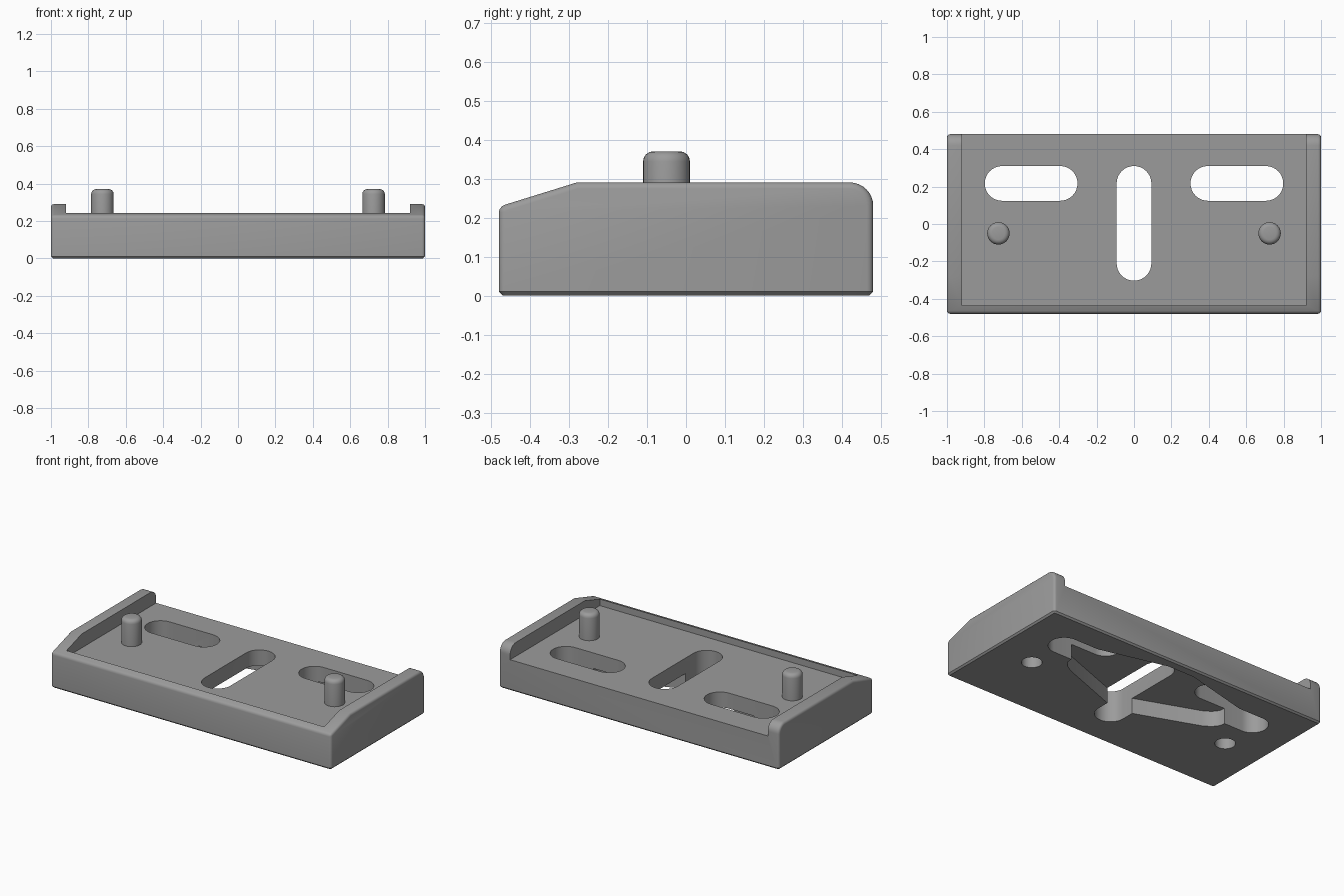
import bpy, bmesh, math

if "Cube" in bpy.data.objects:
    bpy.data.objects.remove(bpy.data.objects["Cube"])

grey = bpy.data.materials.new("grey")
grey.diffuse_color = (0.33, 0.33, 0.33, 1)
grey.use_nodes = True
grey.node_tree.nodes["Principled BSDF"].inputs["Base Color"].default_value = grey.diffuse_color


def new_object(name, bm):
    bmesh.ops.recalc_face_normals(bm, faces=bm.faces)
    mesh = bpy.data.meshes.new(name)
    bm.to_mesh(mesh)
    bm.free()
    mesh.materials.append(grey)
    ob = bpy.data.objects.new(name, mesh)
    bpy.context.collection.objects.link(ob)
    return ob


def prism(points, offset):
    """Extrude a closed outline of 3D points along an offset."""
    bm = bmesh.new()
    face = bm.faces.new([bm.verts.new(p) for p in points])
    ext = bmesh.ops.extrude_face_region(bm, geom=[face])
    bmesh.ops.translate(bm, vec=offset, verts=[v for v in ext["geom"] if isinstance(v, bmesh.types.BMVert)])
    bmesh.ops.recalc_face_normals(bm, faces=bm.faces)
    return bm


def arc(cx, cy, r, a0, a1, n):
    return [(cx + r * math.cos(math.radians(a0 + (a1 - a0) * i / n)),
             cy + r * math.sin(math.radians(a0 + (a1 - a0) * i / n))) for i in range(n + 1)]


def cut(body, outline, z0, z1):
    """Remove a vertical prism from the body."""
    cutter = new_object("cutter", prism([(x, y, z0) for x, y in outline], (0, 0, z1 - z0)))
    mod = body.modifiers.new("cut", "BOOLEAN")
    mod.operation, mod.solver, mod.object = "DIFFERENCE", "EXACT", cutter
    bpy.context.view_layer.objects.active = body
    bpy.ops.object.modifier_apply(modifier=mod.name)
    bpy.data.objects.remove(cutter)


def smooth(ob):
    bpy.ops.object.select_all(action="DESELECT")
    ob.select_set(True)
    bpy.context.view_layer.objects.active = ob
    bpy.ops.object.shade_smooth_by_angle(angle=math.radians(35))


# Body: side profile with sloped front and rounded back, extruded across the width
side = [(-0.48, 0), (0.48, 0)] + arc(0.42, 0.23, 0.06, 0, 90, 8) + [(-0.28, 0.29), (-0.48, 0.228)]
bm = prism([(-1, y, z) for y, z in side], (2, 0, 0))


def is_outer(e):
    a, b = e.verts
    if max(a.co.z, b.co.z) < 0.001:
        return False
    at_end = abs(a.co.x - b.co.x) < 0.001
    front_top = a.co.y < -0.47 and b.co.y < -0.47
    return at_end or front_top


bmesh.ops.bevel(bm, geom=[e for e in bm.edges if is_outer(e)], offset=0.016,
                segments=3, profile=0.5, affect="EDGES", clamp_overlap=True)
bmesh.ops.bevel(bm, geom=[e for e in bm.edges if max(v.co.z for v in e.verts) < 0.001],
                offset=0.01, segments=1, affect="EDGES", clamp_overlap=True)
body = new_object("base_plate", bm)

# Tray recess, open at the back
cut(body, [(-0.92, -0.435), (0.92, -0.435), (0.92, 0.6), (-0.92, 0.6)], 0.2, 0.5)

# Rounded slots through the plate
R = 0.093
cut(body, arc(0, 0.217, R, 0, 180, 16) + arc(0, -0.21, R, 180, 360, 16), -0.1, 0.4)
for s in (-1, 1):
    cut(body, arc(s * 0.55 + 0.155, 0.217, R, -90, 90, 16) +
        arc(s * 0.55 - 0.155, 0.217, R, 90, 270, 16), -0.1, 0.4)

# Shallow pocket underneath linking the slots
half = [(0.0, -0.162), (0.49, 0.02), (0.54, 0.05), (0.57, 0.09), (0.575, 0.14), (0.57, 0.3), (0.094, 0.42)]
cut(body, half + [(-x, y) for x, y in half[:0:-1]], -0.1, 0.1)

# Round blind holes underneath, below the pegs
for s in (-1, 1):
    cut(body, arc(s * 0.725, -0.05, 0.06, 0, 348.75, 31), -0.1, 0.15)
smooth(body)

# Locating pegs with rounded tops
for s, label in ((-1, "left"), (1, "right")):
    bm = prism([(x, y, 0.19) for x, y in arc(s * 0.725, -0.05, 0.06, 0, 348.75, 31)], (0, 0, 0.18))
    bmesh.ops.bevel(bm, geom=[e for e in bm.edges if min(v.co.z for v in e.verts) > 0.36],
                    offset=0.026, segments=4, profile=0.5, affect="EDGES")
    smooth(new_object(label + "_peg", bm))
